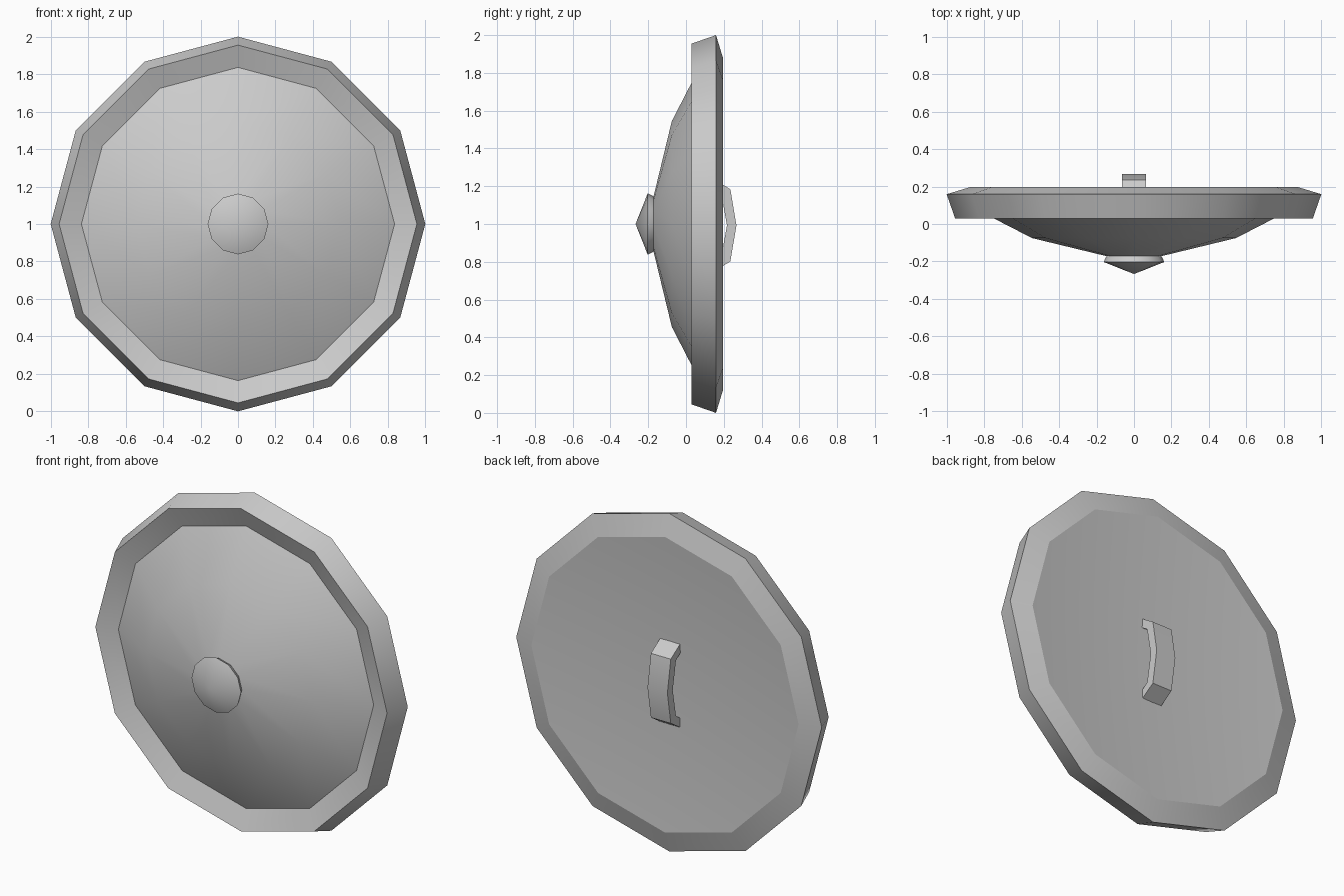
import bpy, bmesh, math

cube = bpy.data.objects.get("Cube")
if cube:
    bpy.data.objects.remove(cube, do_unlink=True)

SIDES = 12
CENTRE_Z = 1.0

metal = bpy.data.materials.new("grey_metal")
metal.use_nodes = True
GREY = (0.6, 0.6, 0.6, 1)
metal.diffuse_color = GREY
metal.node_tree.nodes["Principled BSDF"].inputs["Base Color"].default_value = GREY


def finish(name, bm):
    """Turn a bmesh into a smooth object with sharp creases."""
    mesh = bpy.data.meshes.new(name)
    bm.to_mesh(mesh)
    bm.free()
    mesh.materials.append(metal)
    obj = bpy.data.objects.new(name, mesh)
    bpy.context.collection.objects.link(obj)
    bpy.ops.object.select_all(action="DESELECT")
    obj.select_set(True)
    bpy.context.view_layer.objects.active = obj
    bpy.ops.object.shade_smooth_by_angle(angle=math.radians(30))
    return obj


def lathe(name, profile):
    """Revolve (radius, y) points, listed front to back, about the y axis."""
    bm = bmesh.new()
    rings = []
    for r, y in profile:
        if r == 0:
            rings.append([bm.verts.new((0, y, CENTRE_Z))] * SIDES)
            continue
        angles = [math.tau * i / SIDES for i in range(SIDES)]
        rings.append([bm.verts.new((r * math.sin(a), y, CENTRE_Z + r * math.cos(a)))
                      for a in angles])
    for a, b in zip(rings, rings[1:]):
        for i in range(SIDES):
            j = (i + 1) % SIDES
            corners = list(dict.fromkeys((a[i], a[j], b[j], b[i])))
            bm.faces.new(corners)
    bm.normal_update()
    return finish(name, bm)


# Domed front, raised rim and shallow hollow back
lathe("shield_dome", [(0, -0.2), (0.145, -0.172), (0.545, -0.075), (0.836, 0.075)])
lathe("shield_rim", [(0.836, 0.075), (0.955, 0.03), (1.0, 0.159), (0.875, 0.197)])
lathe("back_panel", [(0.875, 0.197), (0, 0.13)])

# Pointed boss in the middle of the front
lathe("centre_boss", [(0, -0.267), (0.162, -0.203), (0.15, -0.178), (0.14, -0.165)])

# Bent strap handle: (y, height) of the upper half, mirrored downward
outer = [(0.135, 0.255), (0.235, 0.19), (0.267, 0)]
inner = [(0.217, 0), (0.187, 0.165), (0.135, 0.2)]


def mirrored(half):
    return half + [(y, -h) for y, h in reversed(half[:-1])]


outline = mirrored(outer) + list(reversed(mirrored(inner[::-1])))
bm = bmesh.new()
sides = [[bm.verts.new((x, y, CENTRE_Z - 0.007 + h)) for y, h in outline]
         for x in (-0.065, 0.065)]
count = len(outline)
half = count // 2
for i in range(count):
    j = (i + 1) % count
    bm.faces.new((sides[0][i], sides[0][j], sides[1][j], sides[1][i]))
for side in sides:
    for i in range(half - 1):
        bm.faces.new((side[i], side[i + 1], side[count - 2 - i], side[count - 1 - i]))
bmesh.ops.recalc_face_normals(bm, faces=bm.faces)
finish("strap_handle", bm)
